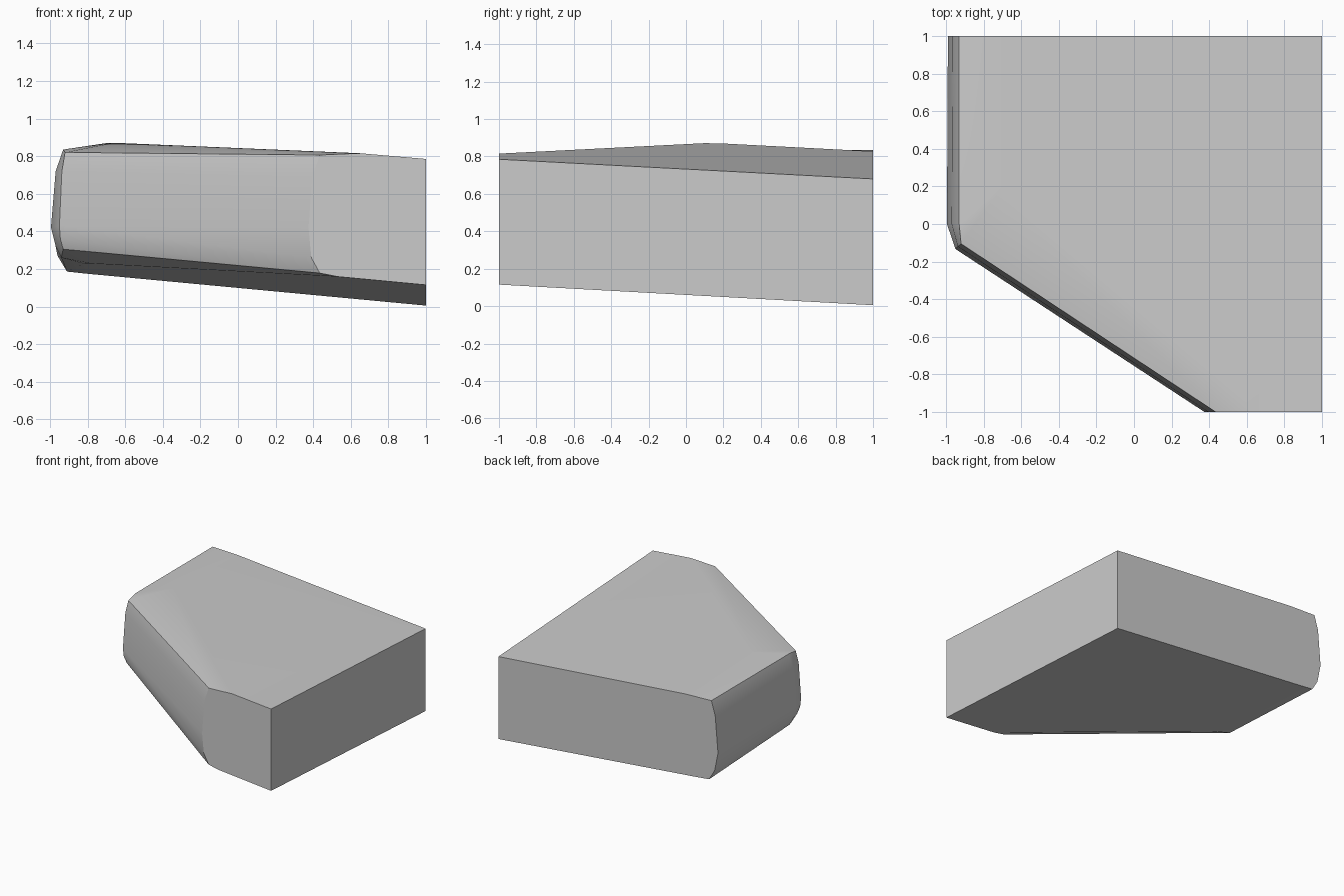
import bpy
import bmesh
from math import radians

cube = bpy.data.objects.get("Cube")
if cube:
    bpy.data.objects.remove(cube, do_unlink=True)

grey = bpy.data.materials.new("plain grey")
grey.use_nodes = True
colour = (0.6, 0.6, 0.6, 1)
grey.diffuse_color = colour
grey.node_tree.nodes["Principled BSDF"].inputs["Base Color"].default_value = colour


def top_height(x, y):
    return 0.68 + 0.0867 * (1 - x) + 0.0525 * (1 - y)


def base_height(x, y):
    return 0.005 + 0.094 * (1 - x) + 0.055 * (1 - y)


def on_plane(height, x, y):
    return (x, y, height(x, y))


def section(top_fold, rim, base_fold):
    """Curved edge profile from the top plane round to the base plane."""
    return [on_plane(top_height, *top_fold), *rim, on_plane(base_height, *base_fold)]


# Profiles along the outer edge: back, both sides of the corner, front
sections = [
    section((-0.7, 1), [(-0.93, 1, 0.835), (-0.965, 1, 0.72), (-0.99, 1, 0.42),
                        (-0.96, 1, 0.27), (-0.91, 1, 0.186)], (-0.8, 1)),
    section((-0.7, 0.2), [(-0.93, 0, 0.835), (-0.97, 0, 0.72), (-0.995, 0, 0.42),
                          (-0.97, 0, 0.32), (-0.94, 0, 0.26)], (-0.82, 0.05)),
    section((-0.66, 0.1), [(-0.92, -0.105, 0.82), (-0.937, -0.12, 0.72), (-0.95, -0.133, 0.43),
                           (-0.945, -0.128, 0.36), (-0.93, -0.11, 0.305)], (-0.78, -0.03)),
    section((0.65, -1), [(0.435, -1, 0.806), (0.395, -1, 0.69), (0.375, -1, 0.42),
                         (0.39, -1, 0.26), (0.435, -1, 0.178)], (0.53, -1)),
]

bm = bmesh.new()
rows = [[bm.verts.new(p) for p in s] for s in sections]
ends = [[bm.verts.new(on_plane(h, 1, y)) for h in (top_height, base_height)] for y in (1, -1)]
back, front = ends

# Outer edge strips
for a, b in zip(rows, rows[1:]):
    for i in range(len(a) - 1):
        bm.faces.new((a[i], a[i + 1], b[i + 1], b[i]))

# Flat top, base, inner wall and the two end walls
bm.faces.new([r[0] for r in rows] + [front[0], back[0]])
bm.faces.new([r[-1] for r in rows] + [front[1], back[1]])
bm.faces.new((back[0], back[1], front[1], front[0]))
bm.faces.new(rows[0] + back[::-1])
bm.faces.new(rows[-1] + front[::-1])
bmesh.ops.recalc_face_normals(bm, faces=bm.faces)

mesh = bpy.data.meshes.new("wedge_block")
bm.to_mesh(mesh)
bm.free()
mesh.materials.append(grey)
block = bpy.data.objects.new("wedge_block", mesh)
bpy.context.collection.objects.link(block)

# Soft shading round the outer edge, crisp rims
bpy.context.view_layer.objects.active = block
block.select_set(True)
bpy.ops.object.shade_smooth_by_angle(angle=radians(32))
weighted = block.modifiers.new("Weighted normals", 'WEIGHTED_NORMAL')
weighted.keep_sharp = True
